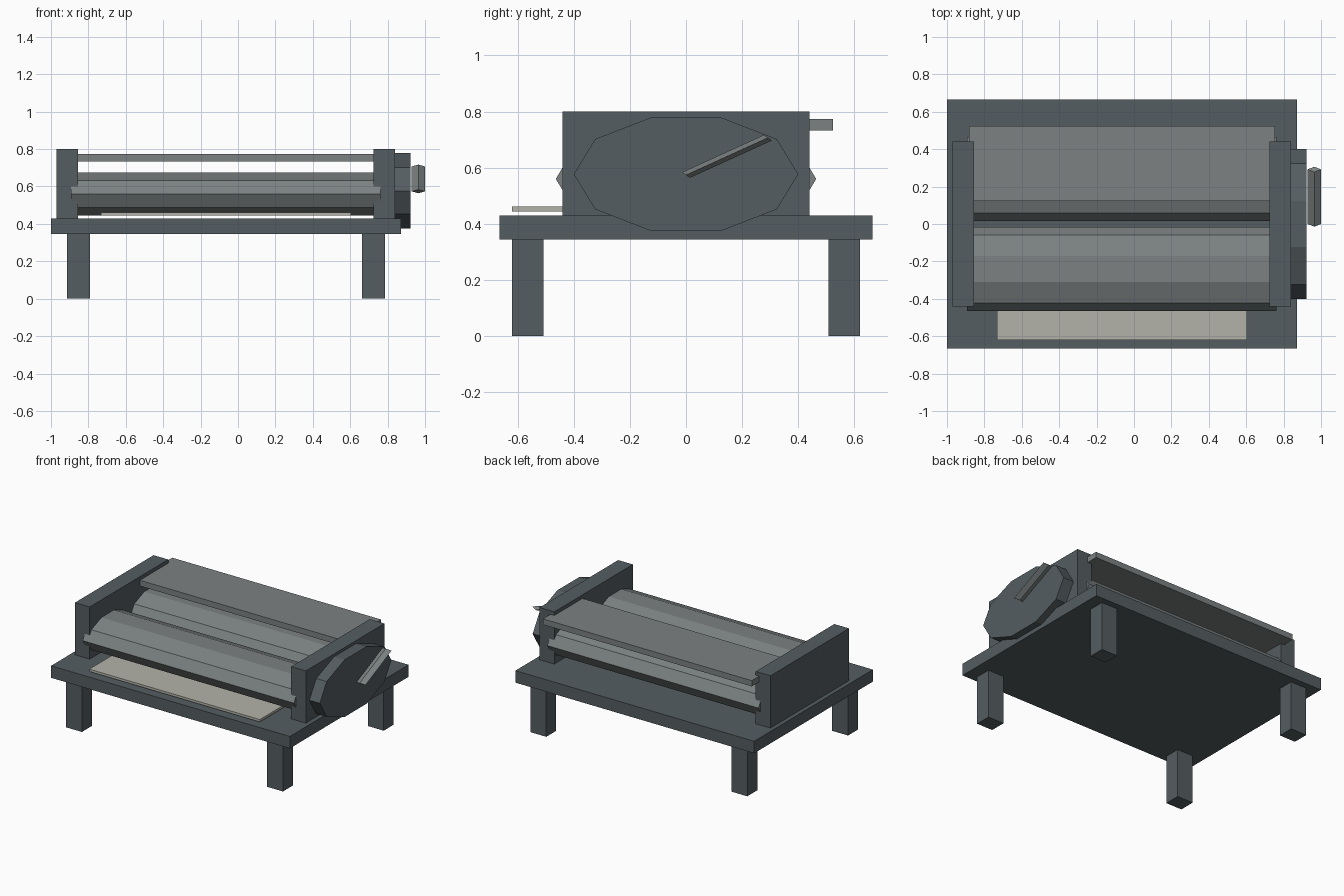
import bpy
from math import cos, sin, pi

if "Cube" in bpy.data.objects:
    bpy.data.objects.remove(bpy.data.objects["Cube"])


def material(name, color):
    m = bpy.data.materials.new(name)
    m.diffuse_color = (*color, 1)
    m.use_nodes = True
    m.node_tree.nodes["Principled BSDF"].inputs["Base Color"].default_value = m.diffuse_color
    return m


dark = material("dark_metal", (0.09, 0.11, 0.12))
steel = material("steel", (0.20, 0.22, 0.22))
paper = material("paper", (0.45, 0.45, 0.40))


def make(name, verts, faces, mat):
    me = bpy.data.meshes.new(name)
    me.from_pydata(verts, [], faces)
    me.materials.append(mat)
    ob = bpy.data.objects.new(name, me)
    bpy.context.collection.objects.link(ob)
    return ob


def box(name, x, y, z, mat):
    verts = [(a, b, c) for a in x for b in y for c in z]
    faces = [(0, 1, 3, 2), (4, 6, 7, 5), (0, 4, 5, 1),
             (2, 3, 7, 6), (0, 2, 6, 4), (1, 5, 7, 3)]
    return make(name, verts, faces, mat)


def loft(name, start, end, mat):
    n = len(start)
    faces = [(i, (i + 1) % n, n + (i + 1) % n, n + i) for i in range(n)]
    faces += [tuple(reversed(range(n))), tuple(range(n, 2 * n))]
    return make(name, start + end, faces, mat)


def drum(name, x, cy, cz, ry, rz, mat, sides=10):
    ring = [(cy + ry * cos(2 * pi * i / sides), cz + rz * sin(2 * pi * i / sides))
            for i in range(sides)]
    return loft(name, [(x[0], *p) for p in ring], [(x[1], *p) for p in ring], mat)


# table and legs
box("bed", (-1.0, 0.872), (-0.665, 0.665), (0.345, 0.43), dark)
for side, x in (("left", (-0.915, -0.79)), ("right", (0.662, 0.787))):
    for end, y in (("front", (-0.62, -0.508)), ("back", (0.508, 0.62))):
        box(f"{end}_{side}_leg", x, y, (0, 0.345), dark)

# side frames
box("left_frame", (-0.97, -0.855), (-0.44, 0.44), (0.43, 0.80), dark)
box("right_frame", (0.725, 0.84), (-0.44, 0.44), (0.43, 0.80), dark)

# rollers
for name, y in (("front_roller", -0.24), ("back_roller", 0.24)):
    drum(name, (-0.893, 0.763), y, 0.56, 0.224, 0.121, steel)

# top tray and feed sheet
box("top_tray", (-0.882, 0.755), (0.123, 0.523), (0.733, 0.774), steel)
box("feed_sheet", (-0.732, 0.605), (-0.62, -0.18), (0.444, 0.461), paper)

# crank wheel and diamond-section handle
drum("crank_wheel", (0.84, 0.922), 0, 0.577, 0.40, 0.213, dark)
section = [(0.036, 0, 0), (0, -0.014, 0.010), (-0.036, 0, 0), (0, 0.014, -0.010)]
loft("crank_handle",
     [(0.964 + a, b, 0.574 + c) for a, b, c in section],
     [(0.964 + a, 0.292 + b, 0.707 + c) for a, b, c in section], steel)

# consistent outward normals
import bmesh
for ob in bpy.data.objects:
    bm = bmesh.new()
    bm.from_mesh(ob.data)
    bmesh.ops.recalc_face_normals(bm, faces=bm.faces)
    bm.to_mesh(ob.data)
    bm.free()
